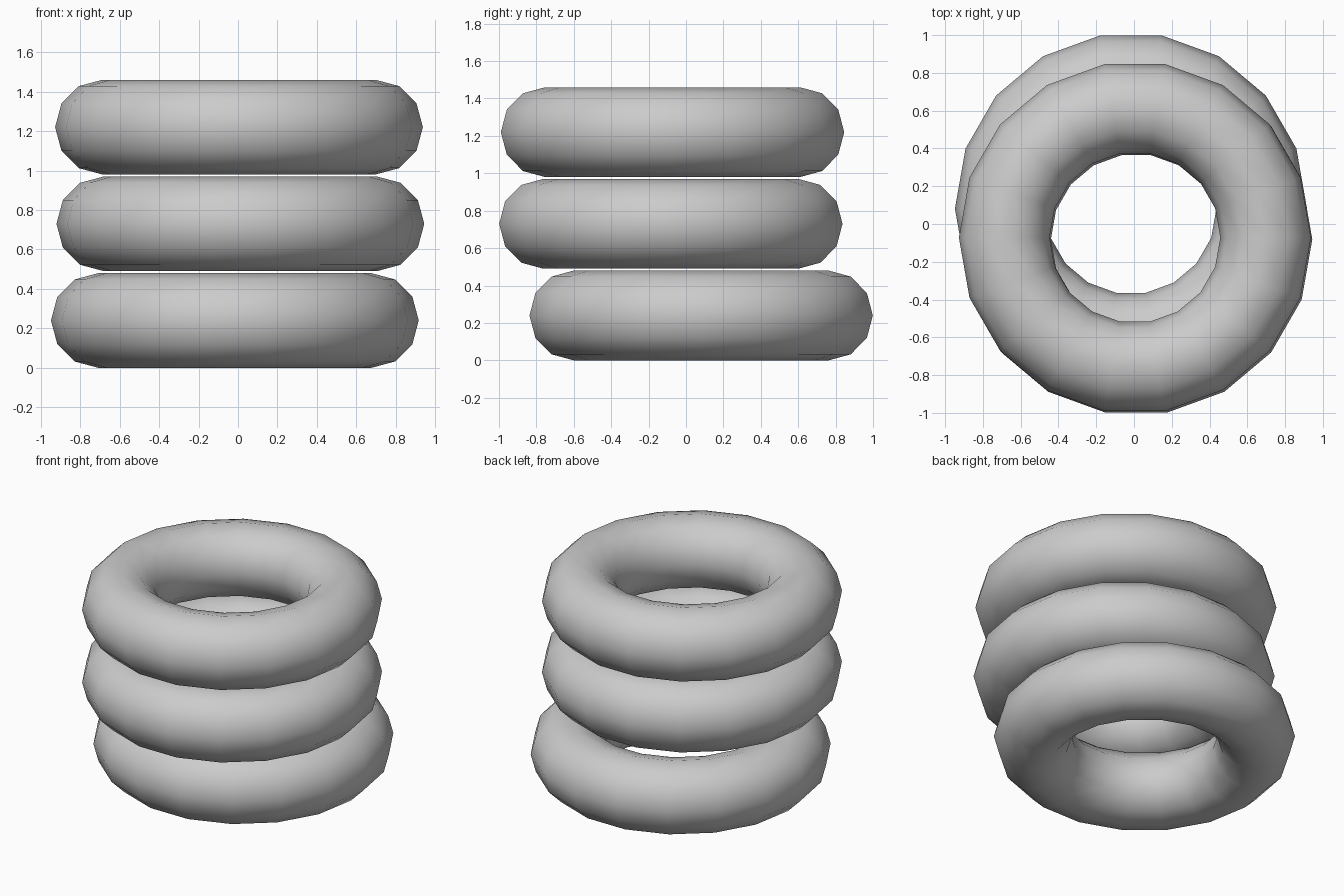
import bpy

if "Cube" in bpy.data.objects:
    bpy.data.objects.remove(bpy.data.objects["Cube"])

MAJOR, MINOR = 0.692, 0.24


def ring(name, x, y, z):
    # low-poly doughnut: 18 sides around, 12 sides through
    bpy.ops.mesh.primitive_torus_add(
        major_segments=18, minor_segments=12,
        major_radius=MAJOR, minor_radius=MINOR, location=(x, y, z))
    obj = bpy.context.object
    obj.name = name
    bpy.ops.object.shade_smooth()
    return obj


# Stack of three rings, each slightly offset
ring("bottom_ring", -0.016, 0.081, 0.24)
ring("middle_ring", 0.012, -0.081, 0.73)
ring("top_ring", 0.005, -0.072, 1.22)
